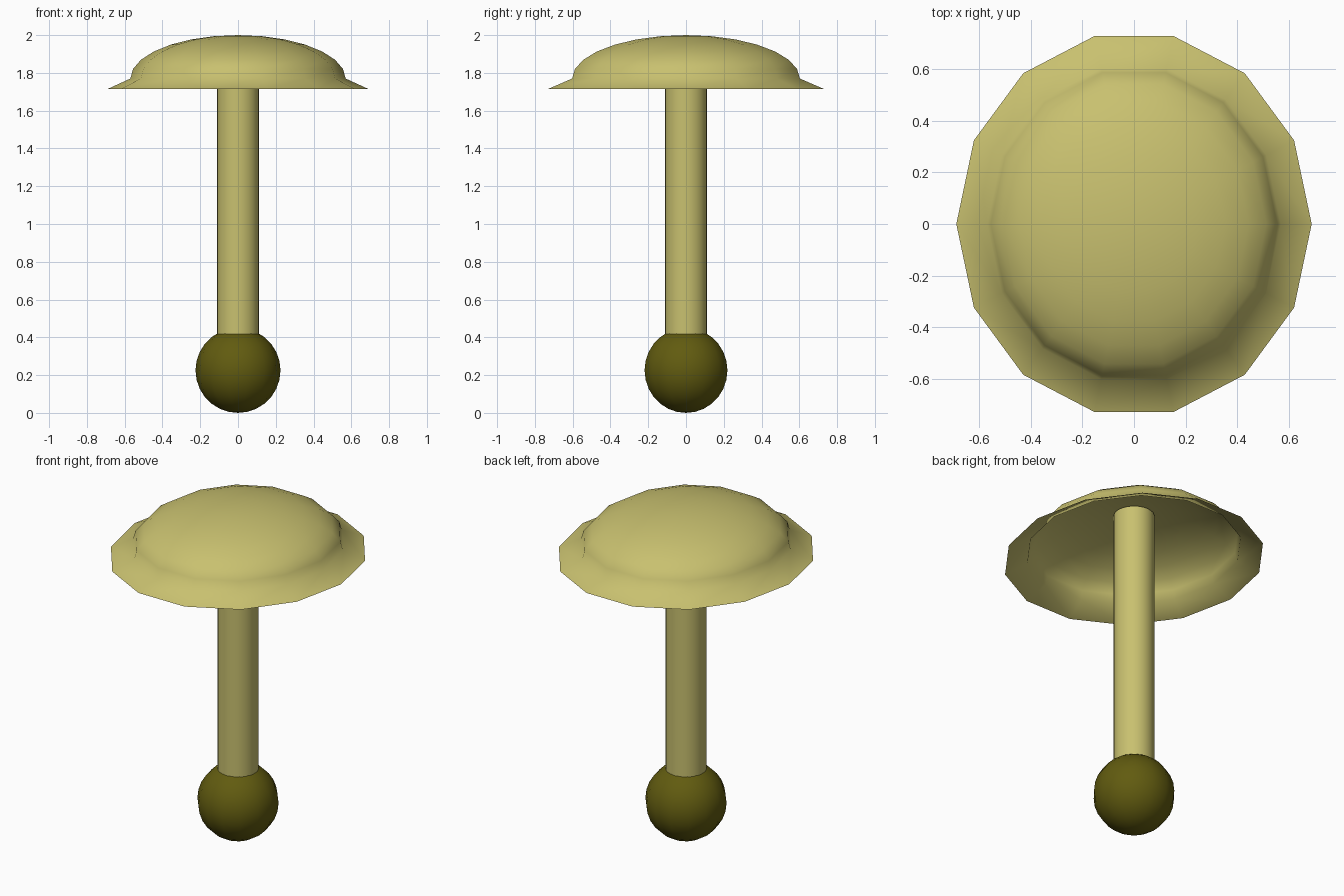
import bpy, bmesh
from math import sin, cos, pi

if "Cube" in bpy.data.objects:
    bpy.data.objects.remove(bpy.data.objects["Cube"])


def material(name, rgb):
    m = bpy.data.materials.new(name)
    m.diffuse_color = (*rgb, 1)
    m.use_nodes = True
    m.node_tree.nodes["Principled BSDF"].inputs["Base Color"].default_value = m.diffuse_color
    return m


def lathe(name, profile, sides, mat, y_scale=1.0):
    """Revolve (radius, z) points about z; zero radius makes a pole."""
    bm = bmesh.new()
    rings = []
    for r, z in profile:
        n = sides if r > 1e-6 else 1
        rings.append([bm.verts.new((r * cos(2 * pi * i / sides),
                                    r * y_scale * sin(2 * pi * i / sides), z))
                      for i in range(n)])
    for a, b in zip(rings, rings[1:]):
        for i in range(sides):
            j = (i + 1) % sides
            corners = [a[i % len(a)], a[j % len(a)], b[j % len(b)], b[i % len(b)]]
            bm.faces.new(list(dict.fromkeys(corners)))
    me = bpy.data.meshes.new(name)
    bm.to_mesh(me)
    bm.free()
    me.materials.append(mat)
    ob = bpy.data.objects.new(name, me)
    bpy.context.collection.objects.link(ob)
    bpy.context.view_layer.objects.active = ob
    ob.select_set(True)
    bpy.ops.object.shade_smooth_by_angle(angle=1.2)
    ob.select_set(False)
    return ob


pale = material("pale_olive", (0.58, 0.53, 0.16))
dark = material("dark_olive", (0.12, 0.105, 0.005))

# Open domed cap with a flared brim, slightly deeper than wide
dome = [(0.57 * sin(pi / 2 * k / 7), 1.77 + 0.23 * cos(pi / 2 * k / 7))
        for k in range(7, -1, -1)]
lathe("cap", [(0.69, 1.715)] + dome, 14, pale, 1.085)

# Stem from inside the ball up to the dome
lathe("stem", [(0, 0.3), (0.112, 0.3), (0.112, 1.985), (0, 1.985)], 24, pale)

# Ball foot
R = 0.225
lathe("ball_foot", [(R * sin(pi * k / 14), R - R * cos(pi * k / 14))
                    if 0 < k < 14 else (0, 2 * R * (k > 0))
                    for k in range(15)], 14, dark)
